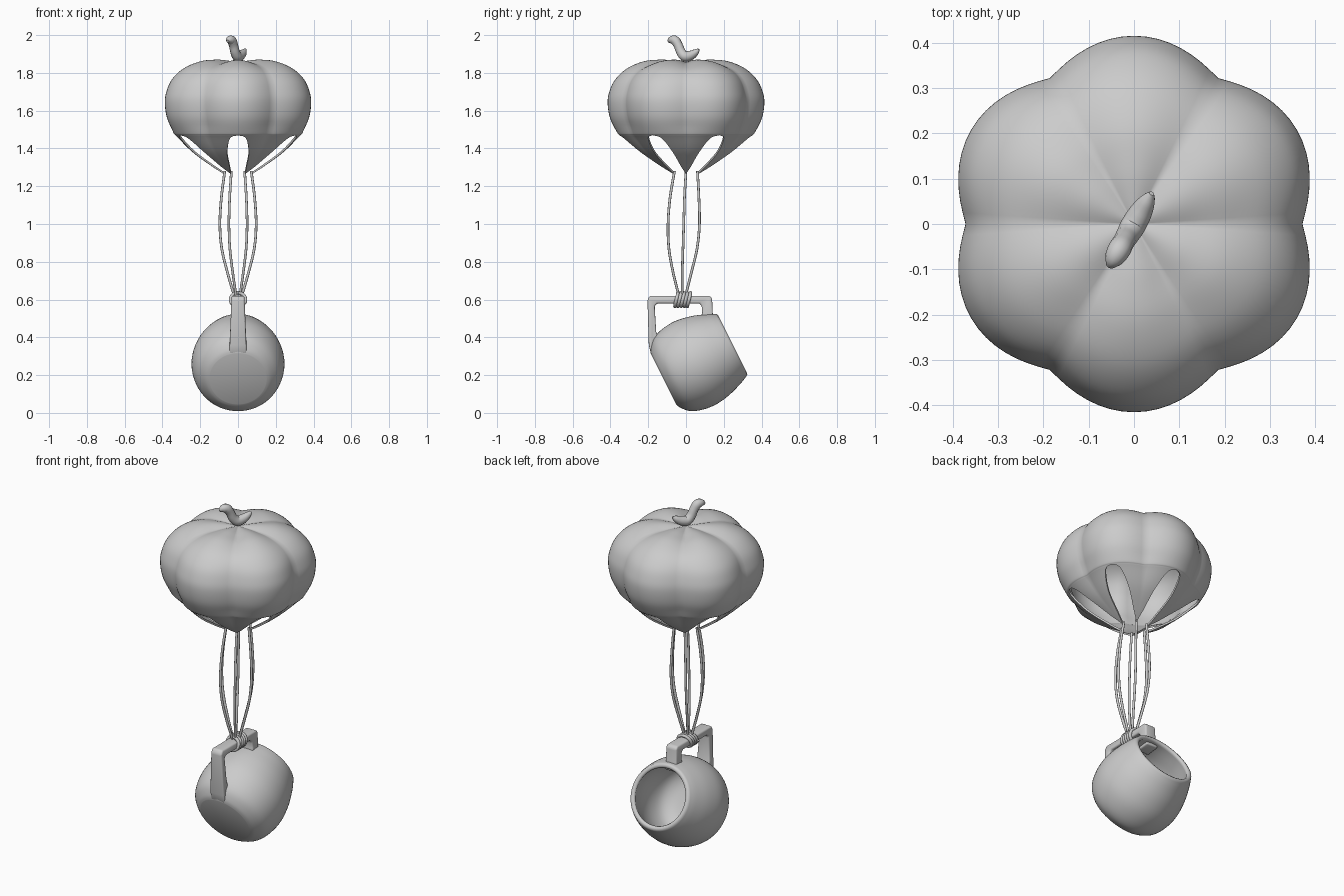
import bpy, bmesh, math
from mathutils import Vector, Matrix

if "Cube" in bpy.data.objects:
    bpy.data.objects.remove(bpy.data.objects["Cube"])

grey = bpy.data.materials.new("plain_grey")
grey.diffuse_color = (0.6, 0.6, 0.6, 1)
grey.use_nodes = True
grey.node_tree.nodes["Principled BSDF"].inputs["Base Color"].default_value = grey.diffuse_color


def finish(ob, angle=40):
    """Apply the material and smooth shading."""
    ob.data.materials.clear()
    ob.data.materials.append(grey)
    bpy.ops.object.select_all(action='DESELECT')
    bpy.context.view_layer.objects.active = ob
    ob.select_set(True)
    bpy.ops.object.convert(target='MESH')
    bpy.ops.object.shade_smooth_by_angle(angle=math.radians(angle))
    return ob


def mesh_object(name, bm):
    me = bpy.data.meshes.new(name)
    bm.to_mesh(me)
    bm.free()
    ob = bpy.data.objects.new(name, me)
    bpy.context.collection.objects.link(ob)
    return ob


def spline(points, steps):
    """Catmull-Rom interpolation through points of any dimension."""
    p = [points[0]] + list(points) + [points[-1]]
    out = []
    for i in range(1, len(p) - 2):
        for k in range(steps):
            t = k / steps
            out.append(tuple(
                0.5 * (2 * b + (c - a) * t + (2 * a - 5 * b + 4 * c - d) * t * t
                       + (3 * b - a - 3 * c + d) * t ** 3)
                for a, b, c, d in zip(p[i - 1], p[i], p[i + 1], p[i + 2])))
    out.append(tuple(points[-1]))
    return out


def tube(name, points, radius, radii=None, sides=3):
    cu = bpy.data.curves.new(name, 'CURVE')
    cu.dimensions = '3D'
    cu.bevel_depth = radius
    cu.bevel_resolution = sides
    cu.use_fill_caps = True
    sp = cu.splines.new('POLY')
    sp.points.add(len(points) - 1)
    for i, (pt, co) in enumerate(zip(sp.points, points)):
        pt.co = (*co, 1)
        pt.radius = radii[i] if radii else 1
    ob = bpy.data.objects.new(name, cu)
    bpy.context.collection.objects.link(ob)
    return finish(ob, 60)


# Pumpkin canopy: six lobes, petals at the grooves with arched gaps between.
# Columns: lobe radius, height, half angle of the gap in degrees
canopy = spline([(0.001, 1.855, 0), (0.06, 1.865, 0), (0.13, 1.87, 0), (0.22, 1.862, 0),
                 (0.31, 1.825, 0), (0.375, 1.765, 0), (0.406, 1.70, 0), (0.415, 1.64, 0),
                 (0.402, 1.56, 0), (0.365, 1.485, 0), (0.352, 1.47, 0), (0.335, 1.455, 7),
                 (0.25, 1.38, 13.5), (0.14, 1.305, 19), (0.075, 1.265, 28.5)], 5)
bm = bmesh.new()
N = 16
for petal in range(6):
    rows = []
    for r, z, gap in canopy:
        span = 30 - max(gap, 0) if z < 1.4701 else 30
        fade = min(1, max(0, (z - 1.27) / 0.25))
        dip = 0.018 * math.sin(math.pi * min(1, r / 0.36)) if z > 1.7 else 0
        row = []
        for j in range(N + 1):
            a = math.radians(petal * 60 + span * (2 * j / N - 1))
            groove = 1 - abs(math.sin(3 * a)) ** 1.1
            rr = r * (1 - 0.105 * groove * fade)
            row.append(bm.verts.new((rr * math.cos(a), rr * math.sin(a), z - dip * groove)))
        rows.append(row)
    for u, v in zip(rows, rows[1:]):
        for j in range(N):
            bm.faces.new((u[j], v[j], v[j + 1], u[j + 1]))
bmesh.ops.remove_doubles(bm, verts=bm.verts, dist=0.0012)
bmesh.ops.recalc_face_normals(bm, faces=bm.faces)
ob = mesh_object("pumpkin_canopy", bm)
mod = ob.modifiers.new("shell", 'SOLIDIFY')
mod.thickness = 0.01
mod.offset = -1
finish(ob, 50)

# Curled stem, leaning along the 60 degree direction
stem = spline([(0.078, 1.925, 0.25), (0.06, 1.91, 0.75), (0.03, 1.893, 1.1), (-0.005, 1.887, 1.2),
               (-0.03, 1.91, 1.1), (-0.047, 1.945, 1.05), (-0.066, 1.971, 1.1),
               (-0.09, 1.974, 0.9), (-0.108, 1.967, 0.35)], 5)
tube("stem", [(s * 0.5, s * 0.866, z) for s, z, r in stem], 0.023, [r for s, z, r in stem], 4)

# Six strings bulging out, then gathered at the handle
for i in range(6):
    c, s = math.cos(i * math.pi / 3), math.sin(i * math.pi / 3)
    pts = [(0.07, 1.28, 0), (0.088, 1.14, -0.008), (0.096, 1.0, -0.012), (0.086, 0.87, -0.016),
           (0.055, 0.74, -0.02), (0.02, 0.62, -0.02)]
    tube("string_%d" % (i + 1), [(r * c, r * s + y, z) for r, z, y in spline(pts, 6)], 0.007)

# Rope wrapped round the handle
turns, n = 4.5, 120
tube("rope_wrap", [(0.04 * math.sin(turns * math.tau * k / n),
                    -0.055 + 0.075 * k / n + 0.012 * math.cos(turns * math.tau * k / n),
                    0.6 + 0.036 * math.cos(turns * math.tau * k / n))
                   for k in range(n + 1)], 0.009)

# Mug: lathe of (distance along axis, radius), outside then inside
outer = spline([(0.0, 0.150), (0.012, 0.176), (0.05, 0.215), (0.11, 0.238), (0.19, 0.246),
                (0.28, 0.231), (0.36, 0.203), (0.398, 0.185)], 4)
rim = [(0.407, 0.180), (0.410, 0.170), (0.407, 0.160)]
inner = spline([(0.398, 0.156), (0.34, 0.178), (0.25, 0.206), (0.16, 0.212),
                (0.08, 0.19), (0.04, 0.14), (0.03, 0.07)], 4)
profile = [(0, 0.0)] + outer + rim + inner + [(0.03, 0.0)]
bm = bmesh.new()
vs = [bm.verts.new((r, 0, t)) for t, r in profile]
es = [bm.edges.new(e) for e in zip(vs, vs[1:])]
bmesh.ops.spin(bm, geom=vs + es, cent=(0, 0, 0), axis=(0, 0, 1),
               angle=math.tau, steps=64, use_duplicate=False)
bmesh.ops.remove_doubles(bm, verts=bm.verts, dist=0.0003)
bmesh.ops.recalc_face_normals(bm, faces=bm.faces)
tilt = Vector((0, 0, 1)).rotation_difference(Vector((0, 0.894, 0.447))).to_matrix().to_4x4()
bm.transform(Matrix.Translation((0, -0.12, 0.18)) @ tilt)
finish(mesh_object("mug", bm), 60)

# Handle: side outline extruded across x, wider where it joins the base
outline = [(-0.185, 0.31), (-0.197, 0.36), (-0.204, 0.60), (-0.19, 0.62), (0.125, 0.62),
           (0.138, 0.607), (0.142, 0.52), (0.155, 0.48), (0.07, 0.47), (0.086, 0.53),
           (0.084, 0.565), (0.072, 0.58), (-0.152, 0.58), (-0.166, 0.567),
           (-0.158, 0.43), (-0.13, 0.36)]
bm = bmesh.new()
sides = []
for sx in (-1, 1):
    sides.append([bm.verts.new((sx * (0.034 + 0.012 * min(1, max(0, (0.56 - z) / 0.2))), y, z))
                  for y, z in outline])
bm.faces.new(sides[0])
bm.faces.new(sides[1][::-1])
for i in range(len(outline)):
    k = (i + 1) % len(outline)
    bm.faces.new((sides[0][i], sides[1][i], sides[1][k], sides[0][k]))
bmesh.ops.recalc_face_normals(bm, faces=bm.faces)
ob = mesh_object("handle", bm)
mod = ob.modifiers.new("round", 'BEVEL')
mod.width = 0.01
mod.segments = 3
finish(ob, 50)
